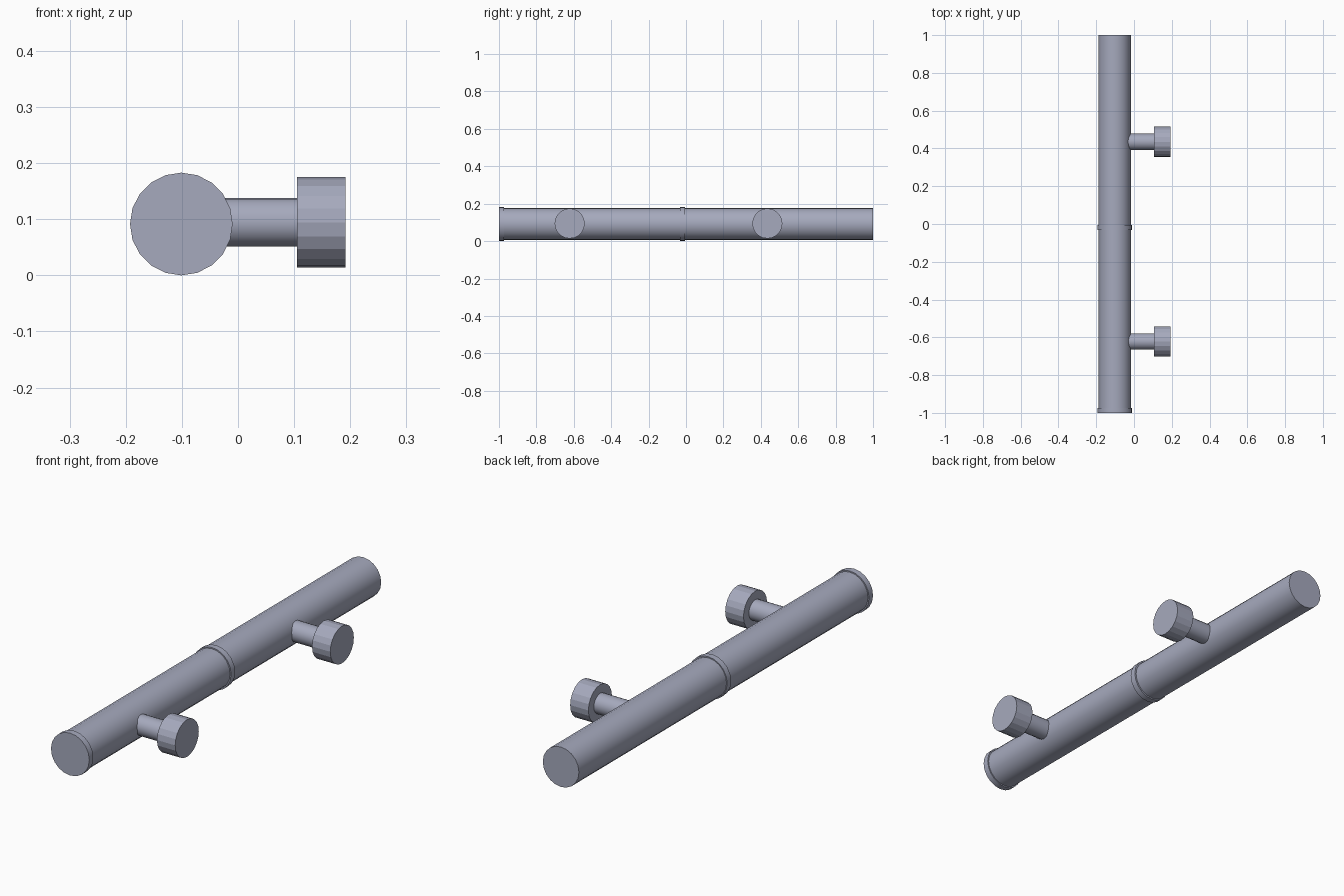
import bpy
from math import pi

if "Cube" in bpy.data.objects:
    bpy.data.objects.remove(bpy.data.objects["Cube"])

SIDES = 20
BAR_X, BAR_Z = -0.101, 0.0915

# Blue-grey metal
metal = bpy.data.materials.new("blue_grey_metal")
metal.diffuse_color = (0.38, 0.40, 0.51, 1)
metal.use_nodes = True
metal.node_tree.nodes["Principled BSDF"].inputs["Base Color"].default_value = metal.diffuse_color


def cylinder(name, axis, start, end, radius, a, b, smooth=True):
    """Capped cylinder from start to end along axis 'x' (a=y, b=z) or 'y' (a=x, b=z)."""
    mid = (start + end) / 2
    if axis == 'x':
        loc, rot = (mid, a, b), (0, pi / 2, 0)
    else:
        loc, rot = (a, mid, b), (pi / 2, 0, 0)
    bpy.ops.mesh.primitive_cylinder_add(vertices=SIDES, radius=radius,
                                        depth=end - start, location=loc, rotation=rot)
    ob = bpy.context.object
    ob.name = ob.data.name = name
    ob.data.materials.append(metal)
    if smooth:
        bpy.ops.object.shade_smooth_by_angle(angle=pi / 6)
    return ob


# Long grip bar in two sections, each with a raised collar at its front end
for label, start, end, cx in (("front", -1.0, -0.02, BAR_X),
                              ("back", -0.02, 1.0, BAR_X - 0.002)):
    cylinder(label + "_bar", 'y', start, end, 0.0862, cx, BAR_Z)
for label, start in (("end", -1.0), ("middle", -0.033)):
    cylinder(label + "_collar", 'y', start, start + 0.027, 0.0915, BAR_X, BAR_Z)

# Two side mounts: thin smooth stem and wide faceted foot
for label, y in (("front", -0.622), ("back", 0.435)):
    cylinder(label + "_stem", 'x', -0.06, 0.11, 0.0435, y, 0.0945)
    cylinder(label + "_foot", 'x', 0.105, 0.192, 0.0805, y, 0.0945, smooth=False)
